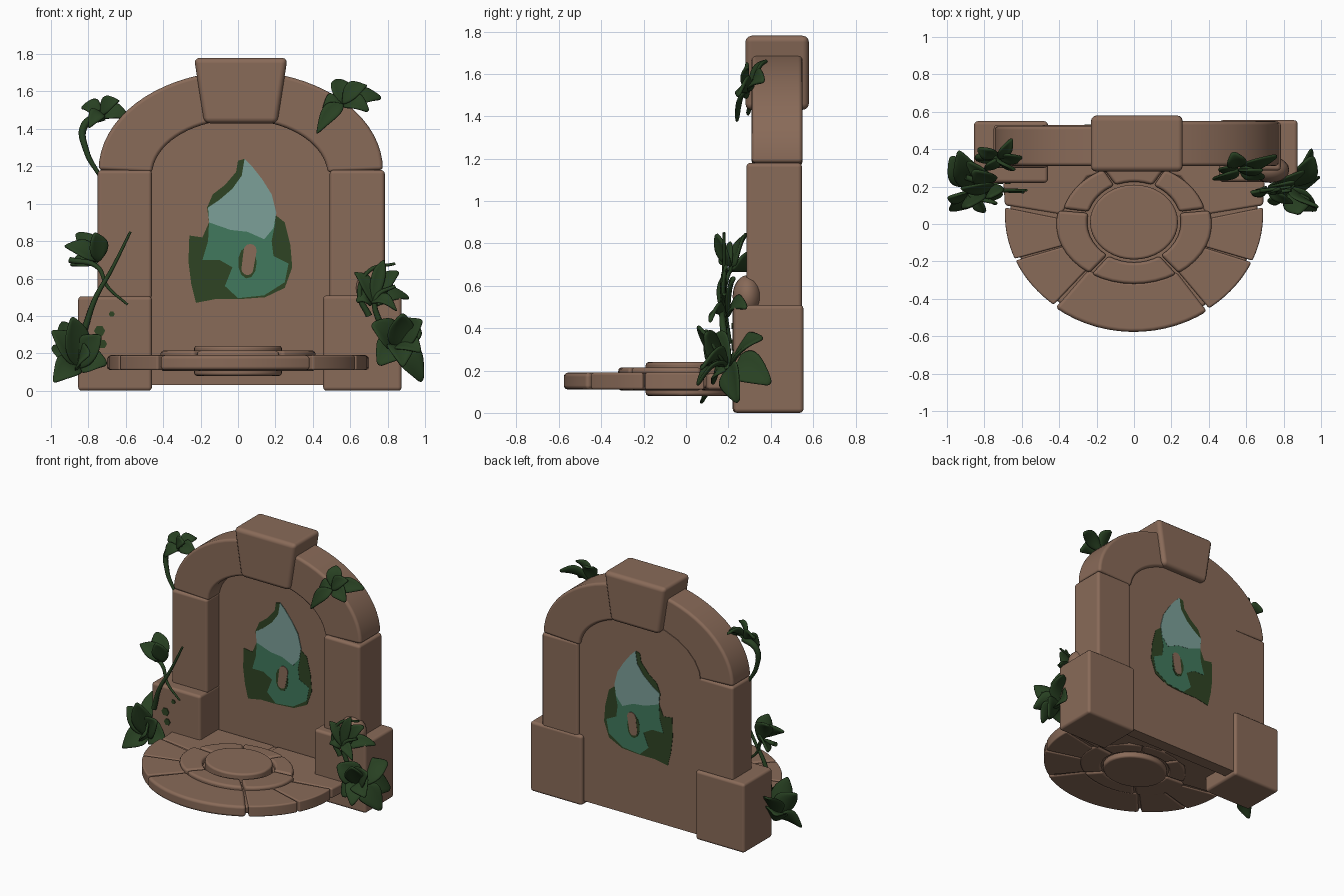
import bpy, bmesh, math
from mathutils import Vector

if "Cube" in bpy.data.objects:
    bpy.data.objects.remove(bpy.data.objects["Cube"])


def material(name, rgb):
    m = bpy.data.materials.new(name)
    m.use_nodes = True
    m.diffuse_color = (*rgb, 1)
    m.node_tree.nodes["Principled BSDF"].inputs["Base Color"].default_value = (*rgb, 1)
    return m


STONE = material("brown stone", (0.25, 0.145, 0.098))
LEAF = material("leaf green", (0.021, 0.052, 0.016))
MOSS = material("dark moss", (0.028, 0.057, 0.017))
GREEN = material("glow green", (0.052, 0.19, 0.11))
PALE = material("pale teal", (0.2, 0.35, 0.315))


def add_object(name, bm, mat):
    bmesh.ops.recalc_face_normals(bm, faces=bm.faces)
    me = bpy.data.meshes.new(name)
    bm.to_mesh(me)
    bm.free()
    me.materials.append(mat)
    ob = bpy.data.objects.new(name, me)
    bpy.context.collection.objects.link(ob)
    return ob


def smooth(ob, degrees=40):
    bpy.ops.object.select_all(action="DESELECT")
    ob.select_set(True)
    bpy.context.view_layer.objects.active = ob
    bpy.ops.object.shade_smooth_by_angle(angle=math.radians(degrees))


def prism(name, pts, lo, hi, axis="y", bevel=0.02, mat=STONE):
    """Extrude a flat outline along y (outline in x,z) or z (outline in x,y)."""
    place = (lambda p, d: (p[0], d, p[1])) if axis == "y" else (lambda p, d: (p[0], p[1], d))
    bm = bmesh.new()
    a = [bm.verts.new(place(p, lo)) for p in pts]
    b = [bm.verts.new(place(p, hi)) for p in pts]
    n = len(pts)
    bm.faces.new(a)
    bm.faces.new(b[::-1])
    for i in range(n):
        bm.faces.new((a[i], b[i], b[(i + 1) % n], a[(i + 1) % n]))
    ob = add_object(name, bm, mat)
    if bevel:
        mod = ob.modifiers.new("Rounded edges", "BEVEL")
        mod.width = bevel
        mod.segments = 3
        mod.angle_limit = math.radians(35)
        mod.harden_normals = True
        smooth(ob)
    return ob


def rect(x0, x1, y0, y1):
    return [(x0, y0), (x1, y0), (x1, y1), (x0, y1)]


def arc(cx, cy, rx, ry, a0, a1, n=14):
    angles = [math.radians(a0 + (a1 - a0) * i / n) for i in range(n + 1)]
    return [(cx + rx * math.cos(t), cy + ry * math.sin(t)) for t in angles]


# Pillars
prism("right_base_block", rect(-0.855, -0.46, 0, 0.505), 0.22, 0.55)
prism("left_base_block", rect(0.455, 0.875, 0, 0.51), 0.225, 0.555)
prism("right_pillar", rect(-0.75, -0.46, 0.49, 1.18), 0.3, 0.53)
prism("left_pillar", rect(0.49, 0.785, 0.49, 1.18), 0.285, 0.548)

# Arch stones and keystone
for name, a0, a1, y1, foot in (("left_arch_stone", 0, 74, 0.55, 3), ("right_arch_stone", 180, 106, 0.525, 177)):
    outline = arc(0.015, 1.18, 0.76, 0.53, a0, a1) + arc(0.01, 1.15, 0.47, 0.3, a1, foot)
    prism(name, outline, 0.31, y1)
prism("keystone", [(-0.235, 1.78), (-0.18, 1.43), (0.21, 1.43), (0.265, 1.78)], 0.28, 0.58, bevel=0.03)

# Recessed panel inside the arch
prism("back_panel", [(-0.5, 0.03), (0.5, 0.03)] + arc(0.01, 1.15, 0.5, 0.33, 0, 180),
      0.44, 0.53, bevel=0)

# Painted flame on both faces of the panel
FLAME = [(0.035, 1.24), (0, 1.23), (-0.01, 1.17), (-0.07, 1.1), (-0.135, 1.05), (-0.165, 0.98),
         (-0.155, 0.9), (-0.19, 0.82), (-0.26, 0.83), (-0.265, 0.69), (-0.25, 0.57), (-0.225, 0.47),
         (-0.12, 0.49), (0.01, 0.49), (0.145, 0.5), (0.25, 0.55), (0.29, 0.66), (0.28, 0.78),
         (0.25, 0.9), (0.2, 0.94), (0.18, 1.05), (0.13, 1.13), (0.075, 1.2)]
GLOW = [(-0.155, 0.9), (-0.16, 0.8), (-0.19, 0.7), (-0.1, 0.7), (-0.03, 0.66), (-0.07, 0.56), (0, 0.495),
        (0.14, 0.51), (0.25, 0.58), (0.27, 0.68), (0.19, 0.72), (0.18, 0.8), (0.2, 0.9), (0.1, 0.92)]
TIP = [(0.035, 1.24), (0.02, 1.15), (-0.03, 1.08), (-0.1, 1.02), (-0.16, 0.98), (-0.155, 0.9),
       (-0.04, 0.86), (0.05, 0.85), (0.14, 0.81), (0.19, 0.87), (0.205, 0.95), (0.18, 1.05),
       (0.13, 1.13), (0.075, 1.2)]
SHADE = arc(0.05, 0.685, 0.05, 0.085, 0, 360, 11)[:-1]
SLOT = arc(0.065, 0.75, 0.035, 0.035, 0, 180, 6) + arc(0.05, 0.65, 0.032, 0.032, 180, 360, 6)
for i, (part, pts, mat) in enumerate((("edge", FLAME, MOSS), ("glow", GLOW, GREEN), ("tip", TIP, PALE),
                                      ("slot_shade", SHADE, MOSS), ("slot", SLOT, STONE))):
    t = 0.0025 + 0.0014 * i
    prism("front_flame_" + part, pts, 0.44 - t, 0.44, bevel=0, mat=mat)
    prism("back_flame_" + part, pts, 0.53, 0.53 + t, bevel=0, mat=mat)

# Moss spots on the base blocks
for i, (x, z, r) in enumerate(((-0.74, 0.32, 0.03), (-0.725, 0.25, 0.025), (-0.675, 0.41, 0.016))):
    prism(f"moss_spot_{i}", arc(x, z, r, r, 0, 300, 5), 0.214, 0.22, bevel=0, mat=MOSS)

# Stepped platform: slab, outer stones, middle stones, centre disc
prism("platform_slab", arc(0, 0.05, 0.66, 0.59, 180, 360, 32) + [(0.66, 0.44), (-0.66, 0.44)],
      0.12, 0.178, "z", 0.015)
outer = (-184, -157, -128, -55, -24, 4)
for i, (a0, a1) in enumerate(zip(outer, outer[1:])):
    bulge = 0.012 if i == 2 else 0
    prism(f"outer_stone_{i}", arc(0, 0.05, 0.69, 0.615 + bulge, a0 + 0.5, a1 - 0.5)
          + arc(0, 0.01, 0.4, 0.32, a1 - 0.5, a0 + 0.5), 0.11, 0.19, "z", 0.02)
for side, s in (("left", 1), ("right", -1)):
    pts = [(0.39, 0.05), (0.69, 0.1), (0.7, 0.25), (0.64, 0.44), (0.01, 0.44), (0.01, 0.31), (0.25, 0.25)]
    prism(side + "_back_stone", [(s * x, y) for x, y in pts], 0.11, 0.185, "z", 0.015)
middle = (-124, -56, 14, 66, 114, 166, 236)
for i, (a0, a1) in enumerate(zip(middle, middle[1:])):
    r = 0.39 if i in (2, 4) else 0.415
    prism(f"middle_stone_{i}", arc(0, 0, r, 0.32, a0 + 1, a1 - 1, 8)
          + arc(0, 0.01, 0.25, 0.215, a1 - 1, a0 + 1, 8), 0.105, 0.215, "z", 0.018)
prism("centre_disc", arc(0, 0.01, 0.235, 0.2, 0, 360, 40)[:-1], 0.08, 0.24, "z", 0.015)

# Small rounded stone on the left base block
bm = bmesh.new()
bmesh.ops.create_uvsphere(bm, u_segments=20, v_segments=12, radius=0.1)
boulder = add_object("rounded_stone", bm, STONE)
boulder.location, boulder.scale = (0.73, 0.29, 0.55), (1, 0.7, 1)
smooth(boulder, 180)


def leaf(bm, base, tip, width, sag):
    """A cupped, pointed blade from base to tip that arches upward by sag."""
    base, tip = Vector(base), Vector(tip)
    along = tip - base
    across = along.cross(Vector((0.25, -1, 0.6)))
    across.normalize()
    normal = across.cross(along).normalized()
    rows, steps = [], 6
    for i in range(steps + 1):
        t = i / steps
        c = base + along * t + Vector((0, 0, sag * math.sin(math.pi * t)))
        w = width * (0.12 + 0.88 * math.sin(math.pi * t ** 0.8)) / 2
        rows.append([bm.verts.new(c + across * w * k + normal * w * 0.4 * abs(k)) for k in (-1, 0, 1)])
    for r, q in zip(rows, rows[1:]):
        for k in range(2):
            bm.faces.new((r[k], r[k + 1], q[k + 1], q[k]))


def cluster(name, root, tips, width, sag=0.03):
    bm = bmesh.new()
    for tip in tips:
        leaf(bm, root, tip, width, sag)
    ob = add_object(name, bm, LEAF)
    ob.modifiers.new("Thickness", "SOLIDIFY").thickness = 0.02
    ob.modifiers.new("Soft", "SUBSURF").levels = 1
    smooth(ob, 180)


def stem(name, pts, radius):
    cu = bpy.data.curves.new(name, "CURVE")
    cu.dimensions = "3D"
    cu.bevel_depth, cu.bevel_resolution, cu.use_fill_caps = radius, 2, True
    sp = cu.splines.new("BEZIER")
    sp.bezier_points.add(len(pts) - 1)
    for i, (bp, p) in enumerate(zip(sp.bezier_points, pts)):
        bp.co, bp.radius = p, 1 - 0.6 * i / (len(pts) - 1)
        bp.handle_left_type = bp.handle_right_type = "AUTO"
    cu.materials.append(LEAF)
    bpy.context.collection.objects.link(bpy.data.objects.new(name, cu))


# Foliage on the right side
cluster("right_top_leaves", (-0.73, 0.36, 1.47),
        [(-0.58, 0.34, 1.46), (-0.63, 0.3, 1.55), (-0.84, 0.4, 1.52), (-0.8, 0.3, 1.4), (-0.66, 0.46, 1.51)], 0.1)
stem("right_top_tendril", [(-0.72, 0.36, 1.47), (-0.82, 0.36, 1.42), (-0.81, 0.34, 1.28), (-0.74, 0.33, 1.15)], 0.026)
cluster("right_middle_leaves", (-0.75, 0.22, 0.69),
        [(-0.93, 0.2, 0.77), (-0.86, 0.28, 0.85), (-0.77, 0.15, 0.85), (-0.9, 0.33, 0.68)], 0.13, 0.02)
stem("right_middle_stem", [(-0.82, 0.2, 0.33), (-0.76, 0.18, 0.5), (-0.68, 0.18, 0.64), (-0.575, 0.18, 0.85)], 0.018)
stem("right_side_stem", [(-0.9, 0.25, 0.7), (-0.75, 0.2, 0.66), (-0.7, 0.18, 0.56), (-0.59, 0.17, 0.46)], 0.016)
cluster("right_low_leaves", (-0.86, 0.2, 0.12),
        [(-1, 0.15, 0.32), (-0.89, 0.1, 0.4), (-0.73, 0.12, 0.3), (-0.7, 0.15, 0.15), (-0.99, 0.08, 0.04),
         (-0.98, 0.36, 0.25), (-0.94, 0.4, 0.36), (-0.8, 0.06, 0.2)], 0.17)

# Foliage on the left side
cluster("left_top_leaves", (0.56, 0.3, 1.53),
        [(0.77, 0.36, 1.57), (0.69, 0.3, 1.63), (0.53, 0.38, 1.67), (0.42, 0.25, 1.37), (0.7, 0.24, 1.5),
         (0.45, 0.28, 1.49)], 0.11)
cluster("left_middle_leaves", (0.72, 0.19, 0.46),
        [(0.62, 0.18, 0.63), (0.78, 0.2, 0.7), (0.86, 0.22, 0.64), (0.92, 0.28, 0.5), (0.63, 0.15, 0.48),
         (0.85, 0.12, 0.42)], 0.09, 0.04)
stem("left_curl", [(0.7, 0.18, 0.4), (0.65, 0.17, 0.52), (0.7, 0.18, 0.64), (0.84, 0.2, 0.68)], 0.018)
stem("left_vine", [(0.85, 0.2, 0.2), (0.76, 0.18, 0.36), (0.74, 0.17, 0.5), (0.84, 0.18, 0.56)], 0.022)
cluster("left_low_leaves", (0.85, 0.2, 0.22),
        [(0.99, 0.1, 0.38), (0.88, 0.06, 0.42), (0.72, 0.12, 0.36), (0.75, 0.12, 0.14), (0.99, 0.24, 0.05),
         (0.98, 0.08, 0.2), (0.96, 0.4, 0.14), (0.96, 0.36, 0.36), (0.88, 0.06, 0.12)], 0.17)
